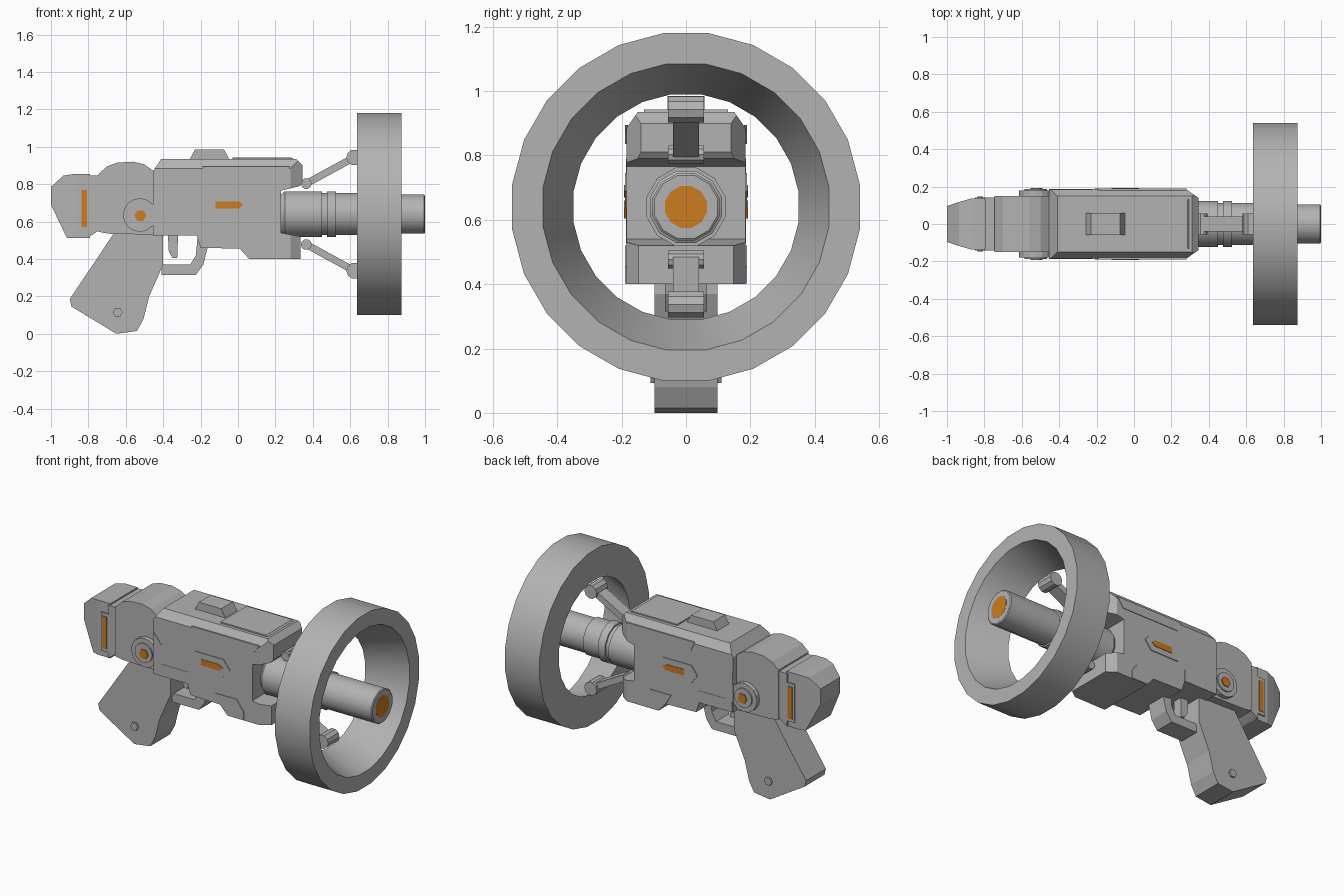
import bpy, bmesh, math
from mathutils import Vector

cube = bpy.data.objects.get("Cube")
if cube:
    bpy.data.objects.remove(cube, do_unlink=True)


def material(name, rgb):
    m = bpy.data.materials.new(name)
    m.use_nodes = True
    m.diffuse_color = (*rgb, 1)
    m.node_tree.nodes["Principled BSDF"].inputs["Base Color"].default_value = (*rgb, 1)
    return m


GREY = material("metal_grey", (0.45, 0.45, 0.45))
ORANGE = material("glow_orange", (0.60, 0.20, 0.015))
AXIS = 0.64  # height of the barrel axis


def finish(name, bm, mat, smooth=False):
    bmesh.ops.recalc_face_normals(bm, faces=bm.faces)
    me = bpy.data.meshes.new(name)
    bm.to_mesh(me)
    bm.free()
    me.materials.append(mat)
    ob = bpy.data.objects.new(name, me)
    bpy.context.collection.objects.link(ob)
    if smooth:
        bpy.ops.object.select_all(action="DESELECT")
        ob.select_set(True)
        bpy.context.view_layer.objects.active = ob
        bpy.ops.object.shade_smooth_by_angle(angle=math.radians(35))
    return ob


def prism(name, pts, y0, y1, mat=GREY, cuts=()):
    """Side outline (x, z) extruded from y0 to y1; each cut plane is applied on both sides."""
    bm = bmesh.new()
    face = bm.faces.new([bm.verts.new((x, y0, z)) for x, z in pts])
    ext = bmesh.ops.extrude_face_region(bm, geom=[face], use_keep_orig=True)
    moved = [v for v in ext["geom"] if isinstance(v, bmesh.types.BMVert)]
    bmesh.ops.translate(bm, verts=moved, vec=(0, y1 - y0, 0))
    bmesh.ops.recalc_face_normals(bm, faces=bm.faces)
    for co, no in cuts:
        for s in (1, -1):
            r = bmesh.ops.bisect_plane(bm, geom=bm.verts[:] + bm.edges[:] + bm.faces[:],
                                       plane_co=(co[0], s * co[1], co[2]),
                                       plane_no=(no[0], s * no[1], no[2]), clear_outer=True)
            rim = [e for e in r["geom_cut"] if isinstance(e, bmesh.types.BMEdge)]
            bmesh.ops.edgenet_fill(bm, edges=rim)
    return finish(name, bm, mat)


def block(name, pts, half, mat=GREY, cuts=()):
    return prism(name, pts, -half, half, mat, cuts)


def side_plates(name, pts, y, thick, mat=GREY):
    """A thin plate on each flank."""
    ob = prism(name, pts, y, y + thick, mat)
    ob.modifiers.new("both_sides", "MIRROR").use_axis = (False, True, False)
    return ob


def disc(cx, cz, r, n):
    return [(cx + r * math.cos(math.tau * i / n), cz + r * math.sin(math.tau * i / n)) for i in range(n)]


def lathe(name, profile, sides, mat=GREY, closed=False):
    """Profile of (x, radius) turned around the barrel axis."""
    bm = bmesh.new()
    rings = []
    for x, r in profile:
        r /= math.cos(math.pi / sides)
        rings.append([bm.verts.new((x, r * math.sin(a), AXIS + r * math.cos(a)))
                      for a in (math.tau * (i + 0.5) / sides for i in range(sides))])
    pairs = list(zip(rings, rings[1:]))
    if closed:
        pairs.append((rings[-1], rings[0]))
    else:
        bm.faces.new(rings[0])
        bm.faces.new(rings[-1])
    for a, b in pairs:
        for i in range(sides):
            j = (i + 1) % sides
            bm.faces.new((a[i], a[j], b[j], b[i]))
    return finish(name, bm, mat, smooth=True)


# Large ring with a conical inner wall
lathe("muzzle_ring", [(0.635, 0.54), (0.875, 0.54), (0.875, 0.445), (0.635, 0.35)], 24, closed=True)

# Barrel with stepped collars, and its glowing tip
lathe("barrel", [(0.2, 0.1), (0.23, 0.105), (0.25, 0.122), (0.45, 0.122), (0.45, 0.112), (0.475, 0.112),
                 (0.475, 0.122), (0.525, 0.122), (0.525, 0.112), (0.635, 0.112), (0.64, 0.104),
                 (0.995, 0.104), (1.0, 0.098)], 12)
lathe("barrel_tip_glow", [(0.992, 0.065), (1.001, 0.065)], 12, ORANGE)

# Main body: chamfered along the top, tapered at the nose
body = [(-0.455, 0.87), (-0.41, 0.935), (0.31, 0.935), (0.345, 0.9), (0.345, 0.81), (0.33, 0.79),
        (0.23, 0.765), (0.23, 0.54), (0.335, 0.52), (0.335, 0.40), (0.06, 0.40), (0.01, 0.455),
        (-0.20, 0.46), (-0.22, 0.525), (-0.455, 0.525)]
block("body", body, 0.185, cuts=[((0, 0.15, 0.935), (0, 0.05, 0.035)),
                                 ((0.28, 0.185, 0.6), (0.045, 0.065, 0))])
block("top_cover", [(-0.03, 0.93), (-0.03, 0.943), (0.285, 0.943), (0.3, 0.93)], 0.13)
block("top_sight", [(-0.26, 0.93), (-0.23, 0.985), (-0.075, 0.985), (-0.045, 0.93)], 0.058)

# Raised flank panels and glowing arrows
side_plates("upper_panel", [(-0.19, 0.895), (-0.165, 0.835), (0.235, 0.835), (0.28, 0.895)], 0.18, 0.009)
side_plates("arrow_panel", [(-0.17, 0.745), (-0.21, 0.69), (-0.17, 0.635), (0.03, 0.635),
                            (0.075, 0.69), (0.03, 0.745)], 0.183, 0.007)
side_plates("arrow_glow", [(-0.12, 0.708), (0.005, 0.708), (0.028, 0.69), (0.005, 0.67),
                           (-0.12, 0.67)], 0.188, 0.005, ORANGE)
side_plates("lower_panel", [(-0.03, 0.52), (0.12, 0.52), (0.17, 0.455), (0.17, 0.402), (0.06, 0.402),
                            (0.01, 0.455)], 0.183, 0.006)
side_plates("rear_panel", [(-0.455, 0.79), (-0.40, 0.72), (-0.40, 0.6), (-0.22, 0.6), (-0.22, 0.527),
                           (-0.45, 0.527)], 0.183, 0.004)

# Rounded rear housing with side pivots
block("rear_housing", [(-0.745, 0.545), (-0.745, 0.855), (-0.70, 0.895), (-0.645, 0.915), (-0.56, 0.92),
                       (-0.50, 0.905), (-0.45, 0.87), (-0.45, 0.53), (-0.69, 0.535)], 0.15)
block("pivot_disc", disc(-0.525, 0.635, 0.09, 16), 0.178)
block("pivot_hub", disc(-0.525, 0.635, 0.06, 16), 0.186)
side_plates("pivot_glow", disc(-0.522, 0.632, 0.032, 6), 0.184, 0.008, ORANGE)

# Rear cap, tapering to the back, with glowing strips
block("rear_cap", [(-1, 0.69), (-1, 0.785), (-0.935, 0.845), (-0.875, 0.855), (-0.79, 0.855),
                   (-0.79, 0.513), (-0.915, 0.513)], 0.135,
      cuts=[((-0.935, 0.118, 0.7), (-0.022, 0.065, 0)), ((-0.875, 0.135, 0.7), (-0.017, 0.06, 0))])
block("cap_collar", [(-0.80, 0.515), (-0.80, 0.845), (-0.74, 0.845), (-0.74, 0.555)], 0.142)
side_plates("strip_frame", [(-0.85, 0.55), (-0.85, 0.79), (-0.79, 0.79), (-0.79, 0.55)], 0.13, 0.013)
side_plates("strip_glow", [(-0.837, 0.57), (-0.837, 0.77), (-0.806, 0.77), (-0.806, 0.57)],
            0.141, 0.006, ORANGE)

# Grip, pin, trigger and guard
block("grip", [(-0.655, 0.55), (-0.90, 0.185), (-0.89, 0.145), (-0.65, 0.0), (-0.54, 0.015),
               (-0.505, 0.08), (-0.475, 0.2), (-0.40, 0.37), (-0.40, 0.54)], 0.098)
block("grip_pin", disc(-0.643, 0.115, 0.026, 6), 0.11)
block("trigger", [(-0.375, 0.53), (-0.32, 0.53), (-0.325, 0.405), (-0.35, 0.405), (-0.37, 0.44)], 0.03)
block("trigger_guard", [(-0.41, 0.315), (-0.225, 0.315), (-0.185, 0.37), (-0.16, 0.47), (-0.215, 0.53),
                        (-0.225, 0.42), (-0.255, 0.37), (-0.41, 0.37)], 0.065)

# Ring struts with hinge barrels, above and below the barrel
for label, s in (("upper", 1), ("lower", -1)):
    a, b = Vector((0.365, AXIS + s * 0.163)), Vector((0.622, AXIS + s * 0.303))
    d = (b - a).normalized() * 0.019
    n = Vector((-d.y, d.x))
    block(label + "_strut", [tuple(p) for p in (a + n, b + n, b - n, a - n)], 0.04)
    block(label + "_body_hinge", disc(a.x, a.y, 0.029, 10), 0.056)
    block(label + "_ring_hinge", disc(b.x, b.y, 0.043, 10), 0.056)
